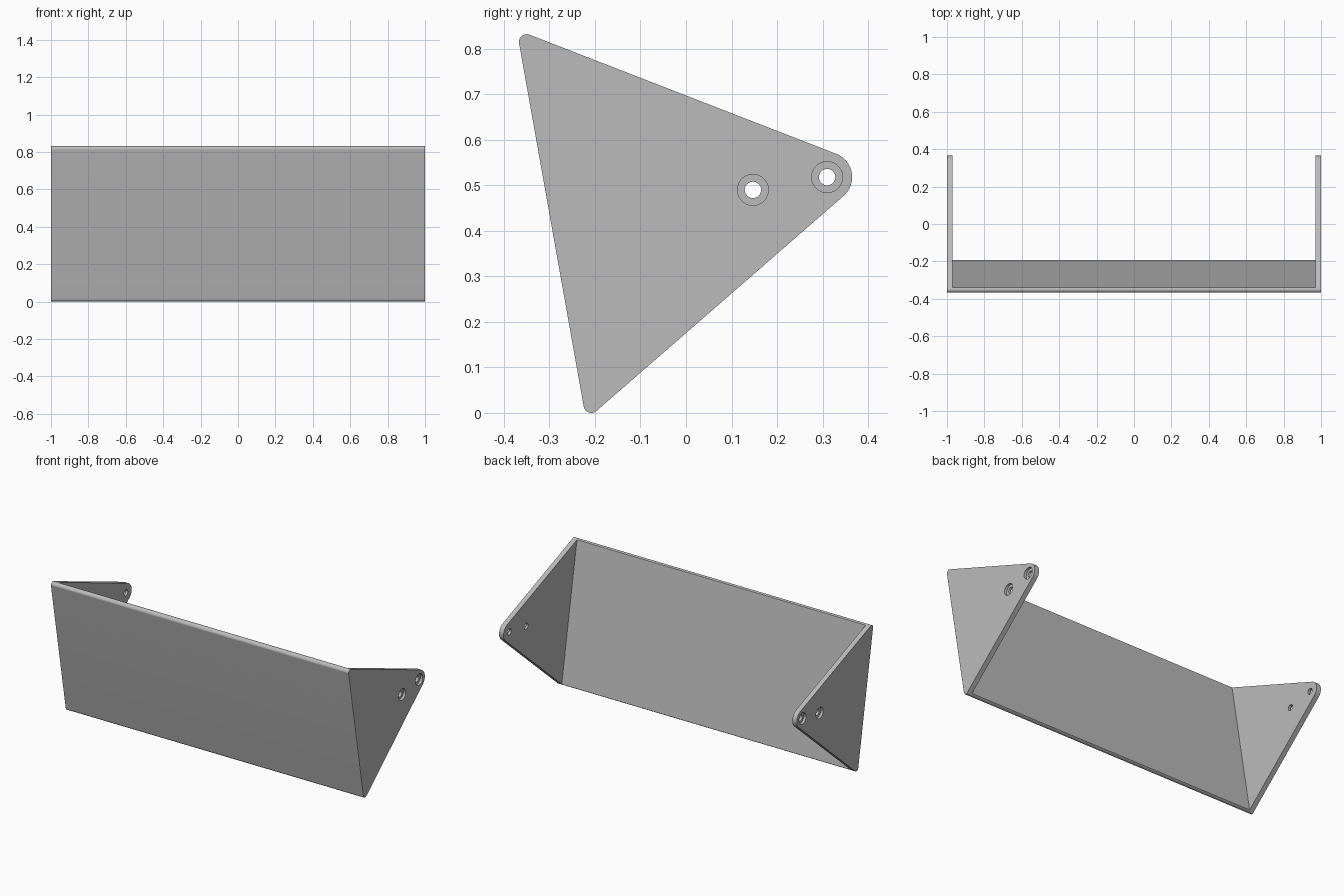
import bpy, bmesh, math
from mathutils import Vector, Matrix

if "Cube" in bpy.data.objects:
    bpy.data.objects.remove(bpy.data.objects["Cube"], do_unlink=True)

WALL = 0.03
# Corner circles of the side profile: centre (y, z) and radius
TOP = (Vector((-0.35, 0.815)), 0.017)
BOTTOM = (Vector((-0.208, 0.017)), 0.017)
REAR = (Vector((0.31, 0.518)), 0.055)
HOLES = [(0.147, 0.49), (0.31, 0.518)]


def make_object(name, bm):
    bmesh.ops.recalc_face_normals(bm, faces=bm.faces)
    mesh = bpy.data.meshes.new(name)
    bm.to_mesh(mesh)
    bm.free()
    obj = bpy.data.objects.new(name, mesh)
    bpy.context.collection.objects.link(obj)
    return obj


def rounded_outline(circles, steps=180):
    """Walk round the hull of the circles."""
    points = []
    for i in range(steps):
        a = 2 * math.pi * i / steps
        n = Vector((math.cos(a), math.sin(a)))
        c, r = max(circles, key=lambda k: k[0].dot(n) + k[1])
        points.append(c + n * r)
    return points


def cylinder(name, x, y, z, radius, length):
    bm = bmesh.new()
    place = Matrix.Translation((x, y, z)) @ Matrix.Rotation(math.pi / 2, 4, "Y")
    bmesh.ops.create_cone(bm, cap_ends=True, segments=48, radius1=radius,
                          radius2=radius, depth=length, matrix=place)
    return make_object(name, bm)


def cut(body, cutter):
    cutter.hide_render = True
    mod = body.modifiers.new("cut", "BOOLEAN")
    mod.operation, mod.solver, mod.object = "DIFFERENCE", "EXACT", cutter
    bpy.context.view_layer.objects.active = body
    bpy.ops.object.modifier_apply(modifier=mod.name)
    bpy.data.objects.remove(cutter, do_unlink=True)


# Solid body: rounded triangle swept across the full width
bm = bmesh.new()
outline = [bm.verts.new((-1, p.x, p.y)) for p in rounded_outline([TOP, BOTTOM, REAR])]
sweep = bmesh.ops.extrude_face_region(bm, geom=[bm.faces.new(outline)],
                                      use_keep_orig=True)
moved = [g for g in sweep["geom"] if isinstance(g, bmesh.types.BMVert)]
bmesh.ops.translate(bm, verts=moved, vec=(2, 0, 0))
bracket = make_object("bracket", bm)

# Hollow behind the sloping front panel, leaving the two side plates
slope = BOTTOM[0] - TOP[0]
tilt = math.atan2(slope.x, -slope.y)
bm = bmesh.new()
bmesh.ops.create_cube(bm, size=1, matrix=(
    Matrix.Translation((0, TOP[0].x, TOP[0].y))
    @ Matrix.Rotation(tilt, 4, "X")
    @ Matrix.Translation((0, WALL - TOP[1] + 0.5, 0))
    @ Matrix.Diagonal((2 - 2 * WALL, 1, 3, 1))))
cut(bracket, make_object("hollow_cutter", bm))

# Screw holes, each with a counterbore on the outer face
for y, z in HOLES:
    cut(bracket, cylinder("hole_cutter", 0, y, z, 0.018, 2.2))
    for side in (-1, 1):
        cut(bracket, cylinder("counterbore_cutter", side, y, z, 0.034, WALL))

# Grey finish
grey = bpy.data.materials.new("plain grey")
grey.use_nodes = True
colour = (0.5, 0.5, 0.5, 1)
grey.diffuse_color = colour
grey.node_tree.nodes["Principled BSDF"].inputs["Base Color"].default_value = colour
bracket.data.materials.clear()
bracket.data.materials.append(grey)

bpy.ops.object.select_all(action="DESELECT")
bracket.select_set(True)
bpy.context.view_layer.objects.active = bracket
bpy.ops.object.shade_smooth_by_angle(angle=math.radians(30))
